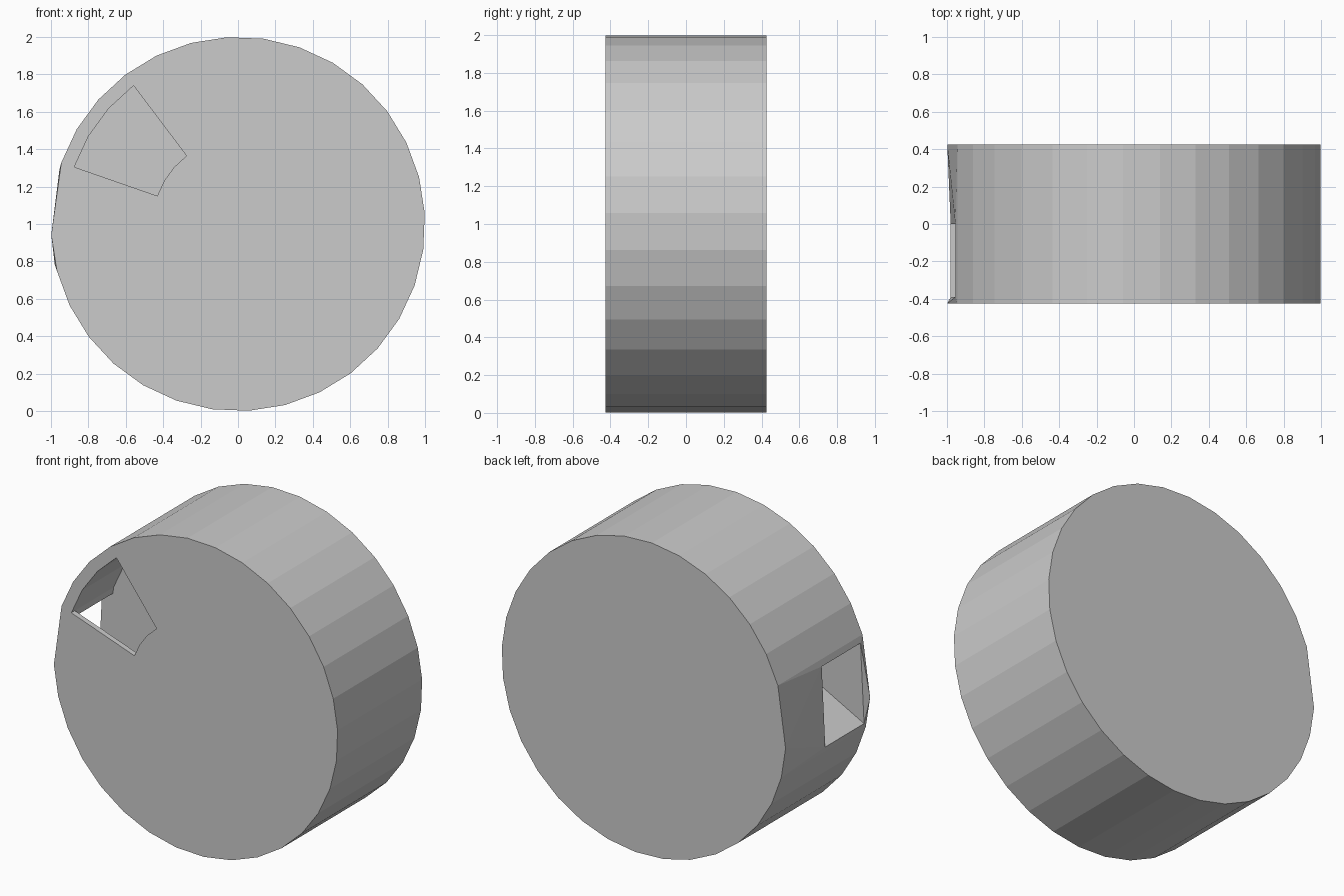
import bpy, bmesh
from math import sin, cos, radians

if "Cube" in bpy.data.objects:
    bpy.data.objects.remove(bpy.data.objects["Cube"])

FRONT, BACK = -0.425, 0.425        # outer faces
LIP, DEEP = -0.39, 0.0             # inner side of front plate, chamber back wall
STEP, START = 360 / 32, 3.3

bm = bmesh.new()


def polar(radius, k):
    a = radians(START + STEP * k)
    return radius * cos(a), 1 + radius * sin(a)


def ring(points, y):
    return [bm.verts.new((x, y, z)) for x, z in points]


def walls(a, b, skip=()):
    n = len(a)
    for i in range(n):
        if i not in skip:
            j = (i + 1) % n
            bm.faces.new((a[i], a[j], b[j], b[i]))


# Drum outline: 32-sided, with one corner removed where the outlet sits
steps = [k for k in range(32) if k != 15]
outline = [polar(1.0, k) for k in steps]
front, back = ring(outline, FRONT), ring(outline, BACK)
top_i, mid_i, low_i = (steps.index(k) for k in (14, 16, 17))
walls(front, back, skip=(top_i, mid_i))
bm.faces.new(back)

# Window (ring sector) through the thin front plate
outer_arc = [polar(0.927, k) for k in range(11, 15)]
inner_arc = [polar(0.457, k) for k in range(15, 10, -1)]
window = outer_arc + inner_arc[1:]
win_front, win_in = ring(window, FRONT), ring(window, LIP)
walls(win_front, win_in)
loop_edges = []
for loop in (front, win_front):
    for i, v in enumerate(loop):
        w = loop[(i + 1) % len(loop)]
        loop_edges.append(bm.edges.get((v, w)) or bm.edges.new((v, w)))
bmesh.ops.triangle_fill(bm, edges=loop_edges, use_beauty=True, normal=(0, -1, 0))

# Chamber behind the window, with a sloping floor running to the outlet
chute = [(-0.88, 1.265), (-0.955, 1.29), (-0.98, 0.785)]
chamber = outer_arc + chute + inner_arc
deep = ring(chamber, DEEP)
extra = ring(chute + inner_arc[:1], LIP)
lip = win_in[:4] + extra + win_in[4:]
walls(lip, deep, skip=(5,))
bm.faces.new(deep)
bm.faces.new([win_in[3]] + extra + [win_in[4]])

# Bent rim faces surrounding the outlet
for rim, hole in ((front, lip), (back, deep)):
    top, mid, low = rim[top_i], rim[mid_i], rim[low_i]
    h_top, h_low = hole[5], hole[6]
    for tri in ((top, mid, h_top), (mid, h_low, h_top), (mid, low, h_low)):
        bm.faces.new(tri)
bm.faces.new((front[top_i], lip[5], deep[5], back[top_i]))
bm.faces.new((front[low_i], back[low_i], deep[6], lip[6]))

bmesh.ops.recalc_face_normals(bm, faces=bm.faces[:])
mesh = bpy.data.meshes.new("drum_housing")
bm.to_mesh(mesh)
bm.free()
drum = bpy.data.objects.new("drum_housing", mesh)
bpy.context.collection.objects.link(drum)
